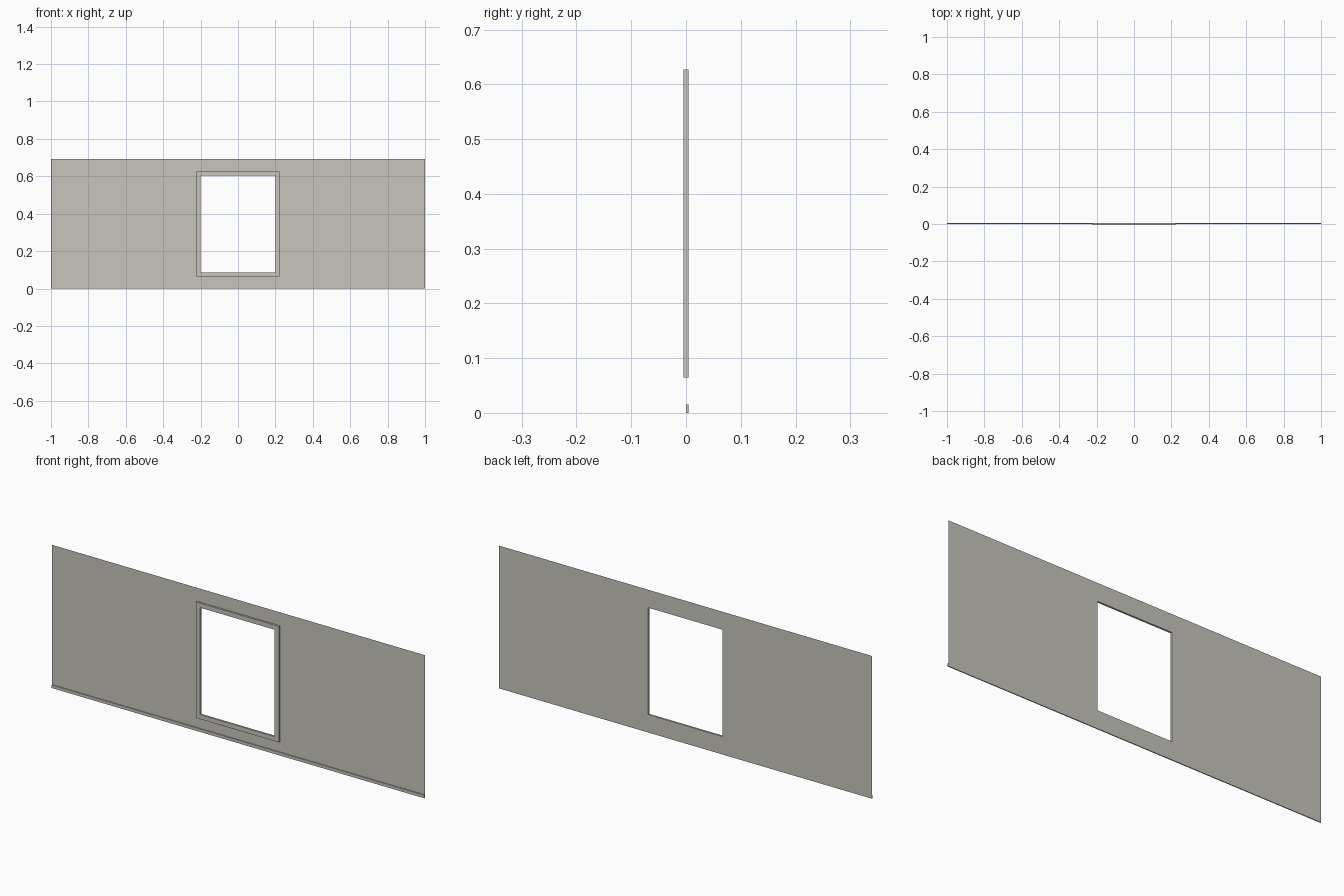
import bpy, bmesh

if "Cube" in bpy.data.objects:
    bpy.data.objects.remove(bpy.data.objects["Cube"])

W, H = 1.0, 0.692            # wall half width and height
BACK, FRONT = 0.0045, -0.0045
HX, Z0, Z1 = 0.2, 0.087, 0.605   # window opening
B = 0.022                    # frame border width

paint = bpy.data.materials.new("warm_grey_paint")
paint.diffuse_color = (0.58, 0.56, 0.51, 1)
paint.use_nodes = True
paint.node_tree.nodes["Principled BSDF"].inputs["Base Color"].default_value = paint.diffuse_color


def rect(bm, hx, z0, z1, y):
    return [bm.verts.new((x, y, z)) for x, z in
            ((-hx, z0), (hx, z0), (hx, z1), (-hx, z1))]


def bridge(bm, a, b):
    """Join two four-sided loops with quads."""
    for i in range(4):
        j = (i + 1) % 4
        bm.faces.new((a[i], a[j], b[j], b[i]))


def finish(bm, name):
    me = bpy.data.meshes.new(name)
    bm.to_mesh(me)
    bm.free()
    me.materials.append(paint)
    ob = bpy.data.objects.new(name, me)
    bpy.context.collection.objects.link(ob)
    return ob


# Wall: a single sheet with the window opening
bm = bmesh.new()
bridge(bm, rect(bm, W, 0, H, BACK), rect(bm, HX, Z0, Z1, BACK))
finish(bm, "wall_sheet")

# Window frame: outer sides, front border, inner reveal (open at the wall)
bm = bmesh.new()
loops = [rect(bm, HX + B, Z0 - B, Z1 + B, BACK),
         rect(bm, HX + B, Z0 - B, Z1 + B, FRONT),
         rect(bm, HX, Z0, Z1, FRONT),
         rect(bm, HX, Z0, Z1, BACK)]
for a, b in zip(loops, loops[1:]):
    bridge(bm, a, b)
finish(bm, "window_frame")

# Baseboard: thin strip along the bottom, open at the wall
bm = bmesh.new()
back = rect(bm, W, 0, 0.015, BACK)
front = rect(bm, W, 0, 0.015, 0.0)
bridge(bm, back, front)
bm.faces.new(front)
finish(bm, "baseboard")
